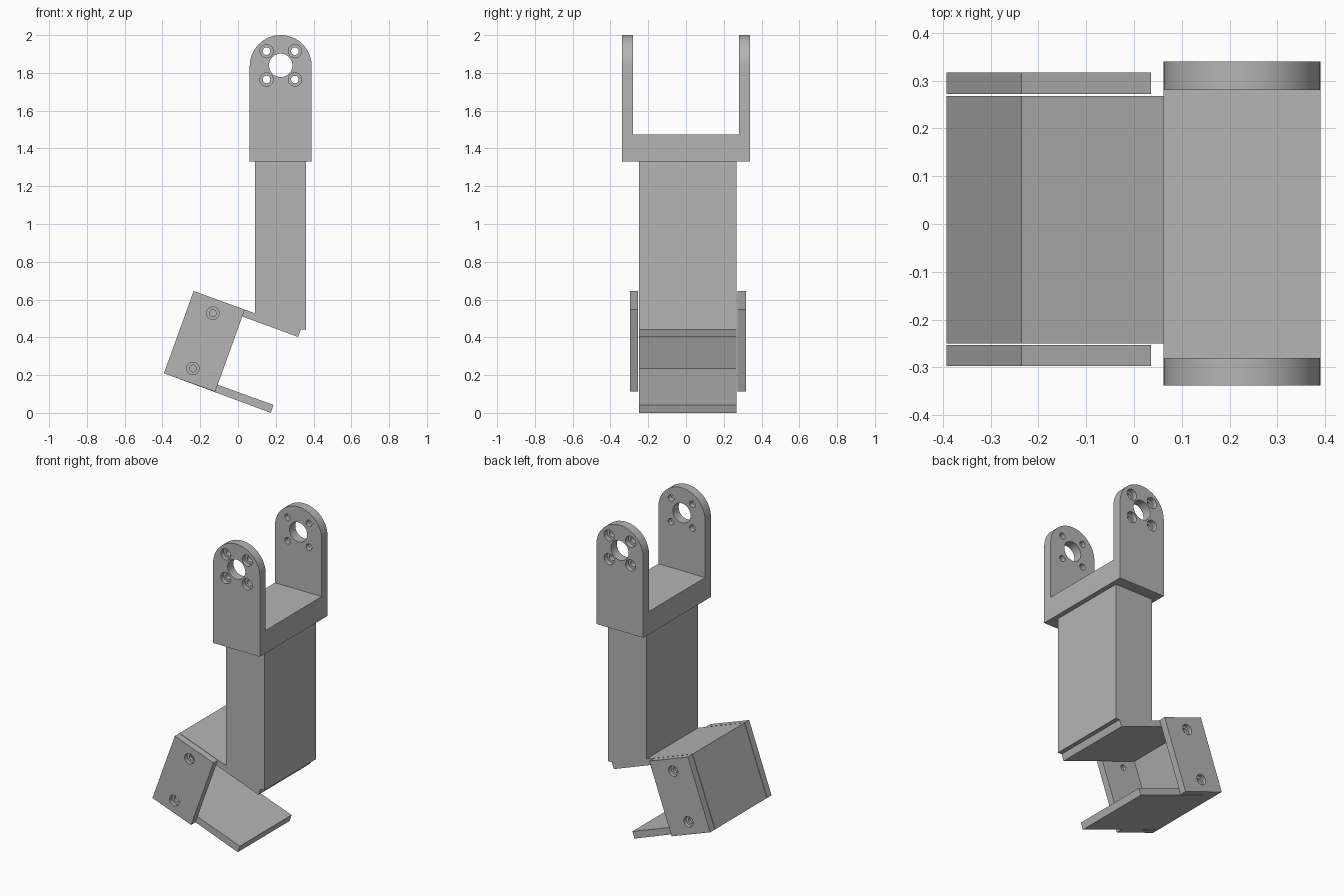
import bpy, bmesh, math

if "Cube" in bpy.data.objects:
    bpy.data.objects.remove(bpy.data.objects["Cube"])

grey = bpy.data.materials.new("light_grey")
grey.diffuse_color = (0.46, 0.46, 0.46, 1)
grey.use_nodes = True
grey.node_tree.nodes["Principled BSDF"].inputs["Base Color"].default_value = grey.diffuse_color


def finish(name, bm):
    bmesh.ops.recalc_face_normals(bm, faces=bm.faces[:])
    mesh = bpy.data.meshes.new(name)
    bm.to_mesh(mesh)
    bm.free()
    obj = bpy.data.objects.new(name, mesh)
    bpy.context.collection.objects.link(obj)
    mesh.materials.append(grey)
    return obj


def extrude_profile(name, points, y0, y1):
    """Solid from an x-z outline running between two y positions."""
    bm = bmesh.new()
    face = bm.faces.new([bm.verts.new((x, y0, z)) for x, z in points])
    moved = bmesh.ops.extrude_face_region(bm, geom=[face])["geom"]
    verts = [g for g in moved if isinstance(g, bmesh.types.BMVert)]
    bmesh.ops.translate(bm, verts=verts, vec=(0, y1 - y0, 0))
    return finish(name, bm)


def add_lathe(bm, x, z, steps, n=32):
    """Stepped round plug along y; steps are (radius, y) pairs."""
    rings = []
    for r, y in steps:
        rings.append([bm.verts.new((x + r * math.cos(2 * math.pi * i / n), y,
                                    z + r * math.sin(2 * math.pi * i / n)))
                      for i in range(n)])
    for a, b in zip(rings, rings[1:]):
        for i in range(n):
            j = (i + 1) % n
            bm.faces.new((a[i], a[j], b[j], b[i]))
    bm.faces.new(rings[0])
    bm.faces.new(rings[-1])


def cut(obj, cutter):
    cutter.hide_render = True
    mod = obj.modifiers.new("cut", 'BOOLEAN')
    mod.operation = 'DIFFERENCE'
    mod.solver = 'EXACT'
    mod.object = cutter
    bpy.ops.object.select_all(action='DESELECT')
    bpy.context.view_layer.objects.active = obj
    obj.select_set(True)
    bpy.ops.object.modifier_apply(modifier=mod.name)
    bpy.data.objects.remove(cutter)


def smooth(obj):
    bpy.ops.object.select_all(action='DESELECT')
    bpy.context.view_layer.objects.active = obj
    obj.select_set(True)
    bpy.ops.object.shade_smooth_by_angle(angle=math.radians(30))


# Upright post with the tilted C-shaped channel at its foot
extrude_profile("post_and_channel", [
    (-0.235, 0.645), (0.09, 0.527), (0.09, 1.33), (0.36, 1.33), (0.36, 0.442),
    (0.333, 0.442), (0.318, 0.402), (-0.213, 0.597), (-0.344, 0.235),
    (0.188, 0.042), (0.174, 0.0), (-0.392, 0.21)], -0.25, 0.268)

# Yoke: round-topped block, slotted to leave two arms
cx, cz, rad = 0.226, 1.836, 0.164
outline = [(cx - rad, 1.33), (cx + rad, 1.33)]
outline += [(cx + rad * math.cos(math.pi * i / 32),
             cz + rad * math.sin(math.pi * i / 32)) for i in range(33)]
yoke = extrude_profile("yoke", outline, -0.338, 0.34)
cut(yoke, extrude_profile("yoke_slot", [(-0.2, 1.475), (0.6, 1.475),
                                       (0.6, 2.2), (-0.2, 2.2)], -0.28, 0.281))

# Pivot bores and counterbored screw holes in both arms
bm = bmesh.new()
for side in (-1, 1):
    add_lathe(bm, cx, 1.84, [(0.062, side * 0.24), (0.062, side * 0.4)], 48)
    for dx in (-0.075, 0.075):
        for dz in (-0.075, 0.075):
            add_lathe(bm, cx + dx, 1.84 + dz,
                      [(0.02, side * 0.25), (0.02, side * 0.31),
                       (0.035, side * 0.31), (0.035, side * 0.4)])
cut(yoke, finish("yoke_holes", bm))
smooth(yoke)

# Side plates closing the channel, each with two counterbored screw holes
plate = [(-0.235, 0.645), (0.036, 0.547), (-0.121, 0.112), (-0.392, 0.21)]
for name, inner, outer, bottom in (("front_side_plate", -0.253, -0.297, -0.2),
                                   ("back_side_plate", 0.272, 0.317, 0.276)):
    obj = extrude_profile(name, plate, inner, outer)
    step = inner + (outer - inner) * 0.45
    bm = bmesh.new()
    for x, z in ((-0.133, 0.528), (-0.239, 0.235)):
        add_lathe(bm, x, z, [(0.018, bottom), (0.018, step), (0.033, step),
                             (0.033, outer * 1.2)])
    cut(obj, finish("plate_holes", bm))
    smooth(obj)
